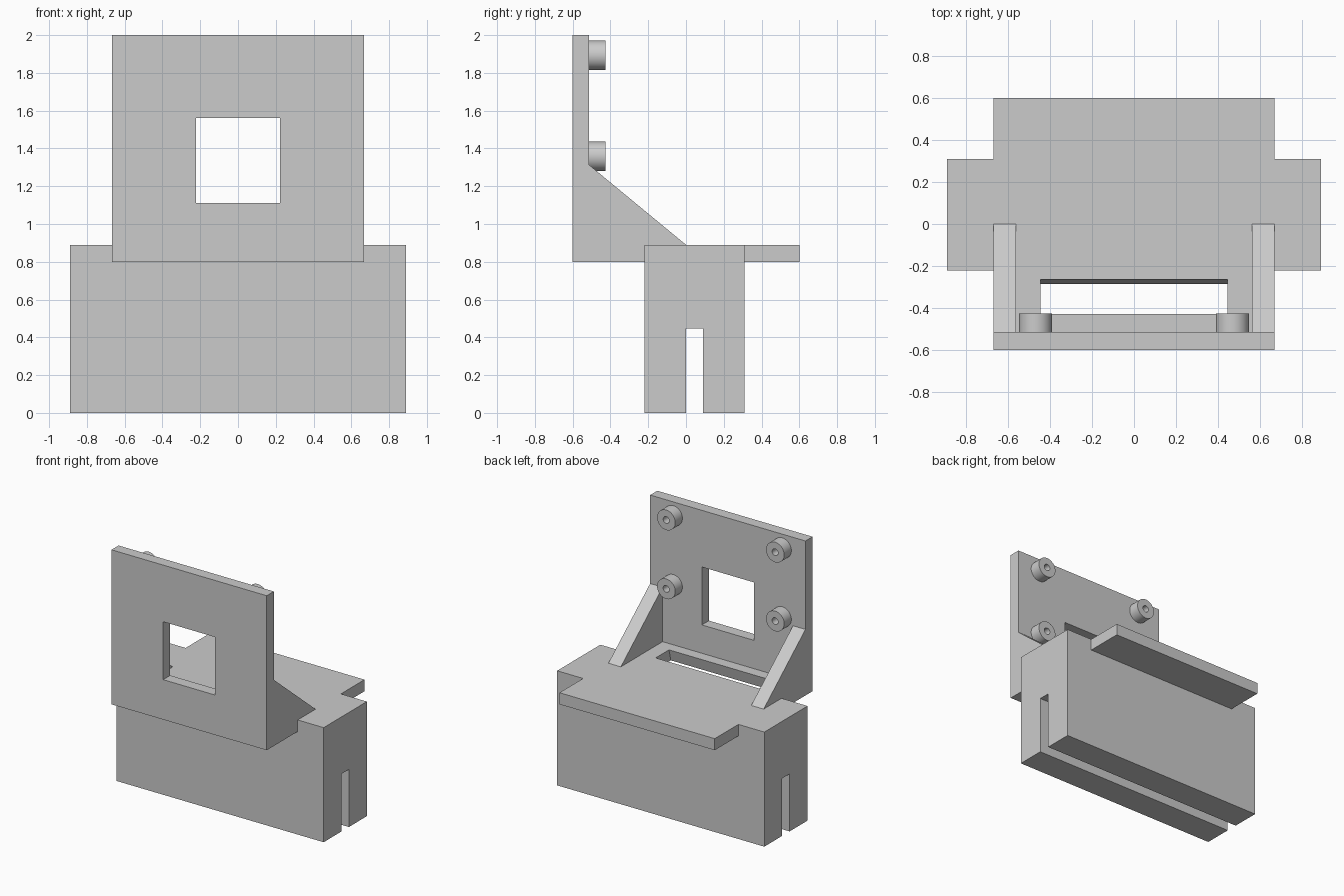
import bpy, bmesh, math
from mathutils import Vector

cube = bpy.data.objects.get("Cube")
if cube:
    bpy.data.objects.remove(cube, do_unlink=True)

grey = bpy.data.materials.new("plain_grey")
grey.use_nodes = True
colour = (0.6, 0.6, 0.6, 1)
grey.diffuse_color = colour
grey.node_tree.nodes["Principled BSDF"].inputs["Base Color"].default_value = colour


def add_object(name, bm):
    bmesh.ops.recalc_face_normals(bm, faces=bm.faces)
    mesh = bpy.data.meshes.new(name)
    bm.to_mesh(mesh)
    bm.free()
    mesh.materials.append(grey)
    obj = bpy.data.objects.new(name, mesh)
    bpy.context.collection.objects.link(obj)
    return obj


def extrude_x(name, profile, x0, x1):
    """Extrude a (y, z) profile from x0 to x1."""
    bm = bmesh.new()
    face = bm.faces.new([bm.verts.new((x0, y, z)) for y, z in profile])
    ext = bmesh.ops.extrude_face_region(bm, geom=[face])["geom"]
    verts = [g for g in ext if isinstance(g, bmesh.types.BMVert)]
    bmesh.ops.translate(bm, verts=verts, vec=(x1 - x0, 0, 0))
    return add_object(name, bm)


def box(name, half_x, y0, y1, z0, z1):
    return extrude_x(name, [(y0, z0), (y1, z0), (y1, z1), (y0, z1)], -half_x, half_x)


def combine(target, other, operation):
    """Apply a boolean and remove the helper."""
    other.hide_render = True
    mod = target.modifiers.new("combine", 'BOOLEAN')
    mod.operation = operation
    mod.solver = 'EXACT'
    mod.object = other
    bpy.context.view_layer.objects.active = target
    bpy.ops.object.modifier_apply(modifier=mod.name)
    bpy.data.objects.remove(other, do_unlink=True)


TOP, SHELF_Z = 0.89, 0.8
PLATE_HALF, PLATE_Y = 0.667, -0.513

# Block with a lengthwise slot in its underside
bracket = extrude_x("mounting_bracket", [
    (-0.22, 0), (0, 0), (0, 0.447), (0.09, 0.447), (0.09, 0),
    (0.31, 0), (0.31, TOP), (-0.22, TOP)], -0.89, 0.89)

# Shelf and upright plate as one L-shaped profile
combine(bracket, extrude_x("shelf_and_plate", [
    (-0.6, SHELF_Z), (0.6, SHELF_Z), (0.6, TOP), (PLATE_Y, TOP),
    (PLATE_Y, 2), (-0.6, 2)], -PLATE_HALF, PLATE_HALF), 'UNION')

# Triangular gussets, sunk a little into shelf and plate
for side in (-1, 1):
    combine(bracket, extrude_x("gusset", [
        (-0.55, 0.85), (-0.05, 0.85), (0, TOP), (PLATE_Y, 1.313), (-0.55, 1.313)],
        side * 0.56, side * PLATE_HALF), 'UNION')

# Square window in the plate and slanted slot in the shelf
combine(bracket, box("window_cutter", 0.223, -0.7, -0.45, 1.11, 1.56), 'DIFFERENCE')
combine(bracket, extrude_x("slot_cutter", [
    (-0.295, 0.76), (-0.253, 0.93), (-0.417, 0.93), (-0.459, 0.76)],
    -0.445, 0.445), 'DIFFERENCE')

# Merge coplanar faces
bm = bmesh.new()
bm.from_mesh(bracket.data)
bmesh.ops.remove_doubles(bm, verts=bm.verts, dist=1e-5)
bmesh.ops.dissolve_limit(bm, angle_limit=math.radians(0.5), verts=bm.verts, edges=bm.edges)
bm.to_mesh(bracket.data)
bm.free()


def standoff(name, x, z):
    """Round post with a blind screw hole, turned around the y axis."""
    bm = bmesh.new()
    outline = [(0.078, PLATE_Y), (0.078, -0.425), (0.026, -0.425),
               (0.026, -0.51), (0, -0.51)]
    verts = [bm.verts.new((x + r, y, z)) for r, y in outline]
    edges = [bm.edges.new(pair) for pair in zip(verts, verts[1:])]
    bmesh.ops.spin(bm, geom=verts + edges, cent=(x, 0, z), axis=(0, 1, 0),
                   angle=math.tau, steps=40)
    bmesh.ops.remove_doubles(bm, verts=bm.verts, dist=1e-4)
    # Orient faces by the open shell's outer wall
    obj = add_object(name, bm)
    outer = max(obj.data.polygons, key=lambda p: (p.center - Vector((x, p.center.y, z))).length)
    if outer.normal.dot(outer.center - Vector((x, outer.center.y, z))) < 0:
        obj.data.flip_normals()
    bpy.ops.object.select_all(action='DESELECT')
    obj.select_set(True)
    bpy.context.view_layer.objects.active = obj
    bpy.ops.object.shade_smooth_by_angle(angle=math.radians(30))


for x, side in ((-0.468, "right"), (0.468, "left")):
    for z, level in ((1.358, "lower"), (1.893, "upper")):
        standoff(f"standoff_{level}_{side}", x, z)
